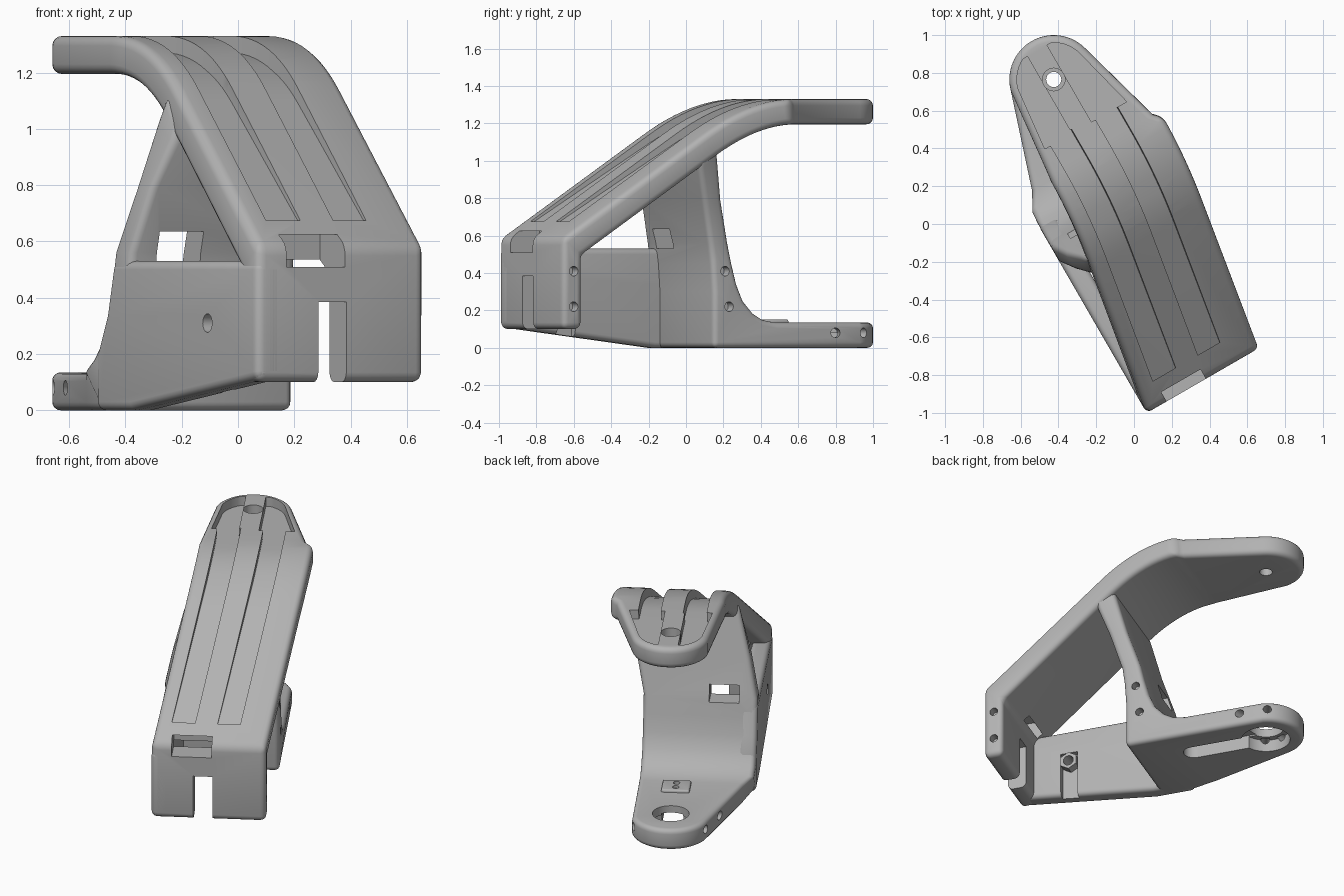
import bpy, bmesh, math
from mathutils import Vector, Matrix

cube = bpy.data.objects.get("Cube")
if cube:
    bpy.data.objects.remove(cube)

grey = bpy.data.materials.new("plain grey")
grey.use_nodes = True
grey.diffuse_color = (0.45, 0.45, 0.45, 1)
grey.node_tree.nodes["Principled BSDF"].inputs["Base Color"].default_value = grey.diffuse_color

TURN = Matrix.Rotation(math.radians(30), 3, 'Z')
LO, HI = -0.44, 0.245            # width limits of the straight lower part
END_U, END_V, END_R = 0.875, 0.0145, 0.235


def world(u, v, z):
    """u runs along the bracket to the back, v across it."""
    return TURN @ Vector((v, u, z))


def lean(z):
    """Sideways lean of everything above the front wall."""
    return 0.23 * max(0, z - 0.58)


def make(name, bm):
    bmesh.ops.recalc_face_normals(bm, faces=bm.faces)
    mesh = bpy.data.meshes.new(name)
    bm.to_mesh(mesh)
    bm.free()
    mesh.materials.append(grey)
    ob = bpy.data.objects.new(name, mesh)
    bpy.context.collection.objects.link(ob)
    return ob


def ribbon(name, sections, slant=0):
    """Loft rectangles given as (outer u, z), (inner u, z), low v, high v."""
    bm = bmesh.new()
    rings = []
    for (uo, zo), (ui, zi), lo, hi in sections:
        pts = [(uo, lo, zo), (uo, hi, zo), (ui, hi - slant, zi), (ui, lo - slant, zi)]
        rings.append([bm.verts.new(world(*p)) for p in pts])
    for a, b in zip(rings, rings[1:]):
        for i in range(4):
            j = (i + 1) % 4
            bm.faces.new((a[i], a[j], b[j], b[i]))
    bm.faces.new(rings[0])
    bm.faces.new(rings[-1])
    bmesh.ops.recalc_face_normals(bm, faces=bm.faces)
    bmesh.ops.dissolve_limit(bm, angle_limit=0.008, verts=bm.verts, edges=bm.edges)
    return make(name, bm)


def box(name, u0, u1, v0, v1, z0, z1):
    return ribbon(name, [((u, z1), (u, z0), v0, v1) for u in (u0, u1)])


def rod(name, a, b, r, sides=24):
    p, q = world(*a), world(*b)
    bm = bmesh.new()
    rot = (q - p).to_track_quat('Z', 'Y').to_matrix().to_4x4()
    bmesh.ops.create_cone(bm, cap_ends=True, segments=sides, radius1=r, radius2=r,
                          depth=(q - p).length, matrix=Matrix.Translation((p + q) / 2) @ rot)
    return make(name, bm)


def finish(ob, width=0.0, cutters=()):
    """Round the edges, cut, bake, then shade."""
    if width:
        m = ob.modifiers.new("round", 'BEVEL')
        m.width, m.segments = width, 4
        m.limit_method, m.angle_limit = 'ANGLE', math.radians(40)
        m.use_clamp_overlap = False
    for c in cutters:
        c.hide_render = True
        m = ob.modifiers.new("cut", 'BOOLEAN')
        m.operation, m.object, m.solver = 'DIFFERENCE', c, 'EXACT'
    bpy.context.view_layer.update()
    done = ob.evaluated_get(bpy.context.evaluated_depsgraph_get())
    mesh = bpy.data.meshes.new_from_object(done)
    ob.modifiers.clear()
    ob.data = mesh
    for p in mesh.polygons:
        p.use_smooth = True
    mesh.set_sharp_from_angle(angle=math.radians(30))
    for c in cutters:
        bpy.data.objects.remove(c)


def bezier(a, b, c, t):
    return tuple((1 - t) ** 2 * p + 2 * t * (1 - t) * q + t * t * r for p, q, r in zip(a, b, c))


def round_end(z1, z0, inset=0):
    """Sections that close a plate with a half circle."""
    r = END_R - inset
    out = []
    for deg in range(15, 86, 7):
        a = math.radians(deg)
        u, w = END_U + r * math.sin(a), r * math.cos(a)
        out.append(((u, z1), (u, z0), END_V - w, END_V + w))
    return out


# Front wall and sloping arm as one bent strip
bend = [(bezier((-0.1, 1.14), (0.17, 1.33), (0.45, 1.33), i / 12),
         bezier((-0.02, 1.025), (0.223, 1.195), (0.46, 1.195), i / 12)) for i in range(13)]
path = [((-0.9, 0.1), (-0.78, 0.1)), ((-0.9, 0.585), (-0.78, 0.493))] + bend
sections = [(o, i, LO + lean(o[1]), HI + lean(o[1])) for o, i in path]
sections[-1] = (*path[-1], -0.262, 0.375)
arm = ribbon("arm", sections + round_end(1.33, 1.195))

# Tapering grooves that open into hollows either side of the middle rib
cutters = []
top = [(-0.77, 0.671), (-0.45, 0.895)] + [o for o, i in bend] + [(0.6, 1.33)]
for side, (lo, hi) in enumerate([(-0.34, -0.2), (-0.065, 0.07)]):
    cut = []
    for u, z in top:
        depth = 0.01 + 0.05 * min(1, (u + 0.77) / 0.9)
        cut.append(((u, z + 0.1), (u, z - depth), lo + lean(z), hi + lean(z)))
    cutters.append(ribbon("groove_cutter", cut, 0.012))
    hollow = [((0.58, 1.43), (0.58, 1.27), -0.21, 0.29)] + round_end(1.43, 1.27, 0.04)
    rib = (-0.045, 0.075)
    hollow = [(o, i, a, rib[0]) if side == 0 else (o, i, rib[1], b)
              for o, i, a, b in hollow if a < rib[0] - 0.02 and b > rib[1] + 0.02]
    cutters.append(ribbon("hollow_cutter", hollow))

# Top pivot hole, front window, front slot and tab screw holes
cutters += [rod("hole_cutter", (END_U, END_V, 1), (END_U, END_V, 1.5), 0.04),
            rod("sink_cutter", (END_U, END_V, 1.26), (END_U, END_V, 1.5), 0.06),
            box("window_cutter", -1, -0.72, -0.32, -0.08, 0.51, 0.625),
            box("slot_cutter", -1, -0.7, -0.19, -0.075, 0, 0.385)]
for z in (0.22, 0.41):
    cutters.append(rod("screw_cutter", (-0.835, 0.19, z), (-0.835, 0.4, z), 0.026))
finish(arm, 0.035, cutters)

# Leaning back wall running down into the rounded base plate
path = [((-0.03, 1.13), (-0.13, 1.02)), ((0.0, 1.03), (-0.115, 0.95)),
        ((0.055, 0.79), (-0.06, 0.79)), ((0.125, 0.56), (0.005, 0.56)),
        ((0.15, 0.45), (0.02, 0.45)), ((0.18, 0.34), (0.03, 0.3)), ((0.22, 0.25), (0.03, 0.15))]
sections = [(o, i, LO + lean(o[1]), HI + lean(o[1])) for o, i in path]
sections += [((0.28, 0.185), (0.03, 0), LO, HI), ((0.34, 0.15), (0.2, 0), LO + 0.005, HI),
             ((0.42, 0.135), (0.42, 0), -0.38, HI)]
base = ribbon("back_wall_and_base", sections + round_end(0.135, 0))

cutters = [box("window_cutter", -0.2, 0.4, -0.33, -0.15, 0.53, 0.635),
           rod("hole_cutter", (END_U, END_V, -0.1), (END_U, END_V, 0.3), 0.11, 40),
           rod("ring_cutter", (END_U, END_V, -0.1), (END_U, END_V, 0.08), 0.15, 40),
           box("channel_cutter", 0.4, 0.8, END_V - 0.065, END_V + 0.065, -0.1, 0.09),
           rod("channel_end_cutter", (0.4, END_V, -0.1), (0.4, END_V, 0.0899), 0.0649)]
for z, u in ((0.22, 0.125), (0.41, 0.1)):
    cutters.append(rod("screw_cutter", (u, 0.19, z), (u, 0.4, z), 0.026))
for sign in (-1, 1):
    for deg in (68, 112):
        a = math.radians(deg)
        du, dv = math.cos(a), sign * math.sin(a)
        cutters.append(rod("rim_screw_cutter", (END_U + 0.13 * du, END_V + 0.13 * dv, 0.08),
                           (END_U + 0.4 * du, END_V + 0.4 * dv, 0.08), 0.026))
finish(base, 0.03, cutters)

# Side wall closing the lower half, with a bolt hole and a nut channel
outline = [(-0.9, 0.11), (0.0, 0.0), (0.25, 0.0), (0.25, 0.2), (0.18, 0.34),
           (0.13, 0.53), (-0.9, 0.53)]
bm = bmesh.new()
loops = [[bm.verts.new(world(u, v, z)) for u, z in outline] for v in (LO - 0.002, -0.33)]
for loop in loops:
    bm.faces.new(loop)
for i in range(len(outline)):
    j = (i + 1) % len(outline)
    bm.faces.new((loops[0][i], loops[0][j], loops[1][j], loops[1][i]))
side = make("side_wall", bm)
BOLT_U, BOLT_Z = -0.548, 0.31
finish(side, 0.03, [rod("bolt_cutter", (BOLT_U, -0.6, BOLT_Z), (BOLT_U, -0.2, BOLT_Z), 0.033),
                    box("nut_channel_cutter", BOLT_U - 0.055, BOLT_U + 0.055,
                        -0.37, -0.2, -0.1, BOLT_Z + 0.06)])

# Hexagonal nut on the inside of the side wall
nut = rod("nut", (BOLT_U, -0.375, BOLT_Z), (BOLT_U, -0.315, BOLT_Z), 0.058, 6)
finish(nut, 0, [rod("nut_hole_cutter", (BOLT_U, -0.5, BOLT_Z), (BOLT_U, -0.2, BOLT_Z), 0.033)])

# Small raised pad with two holes on the base plate
pad = box("base_pad", 0.43, 0.58, END_V - 0.085, END_V + 0.085, 0.11, 0.152)
finish(pad, 0.012, [rod("pad_hole_cutter", (u, END_V, 0.1), (u, END_V, 0.3), 0.02)
                    for u in (0.475, 0.535)])
